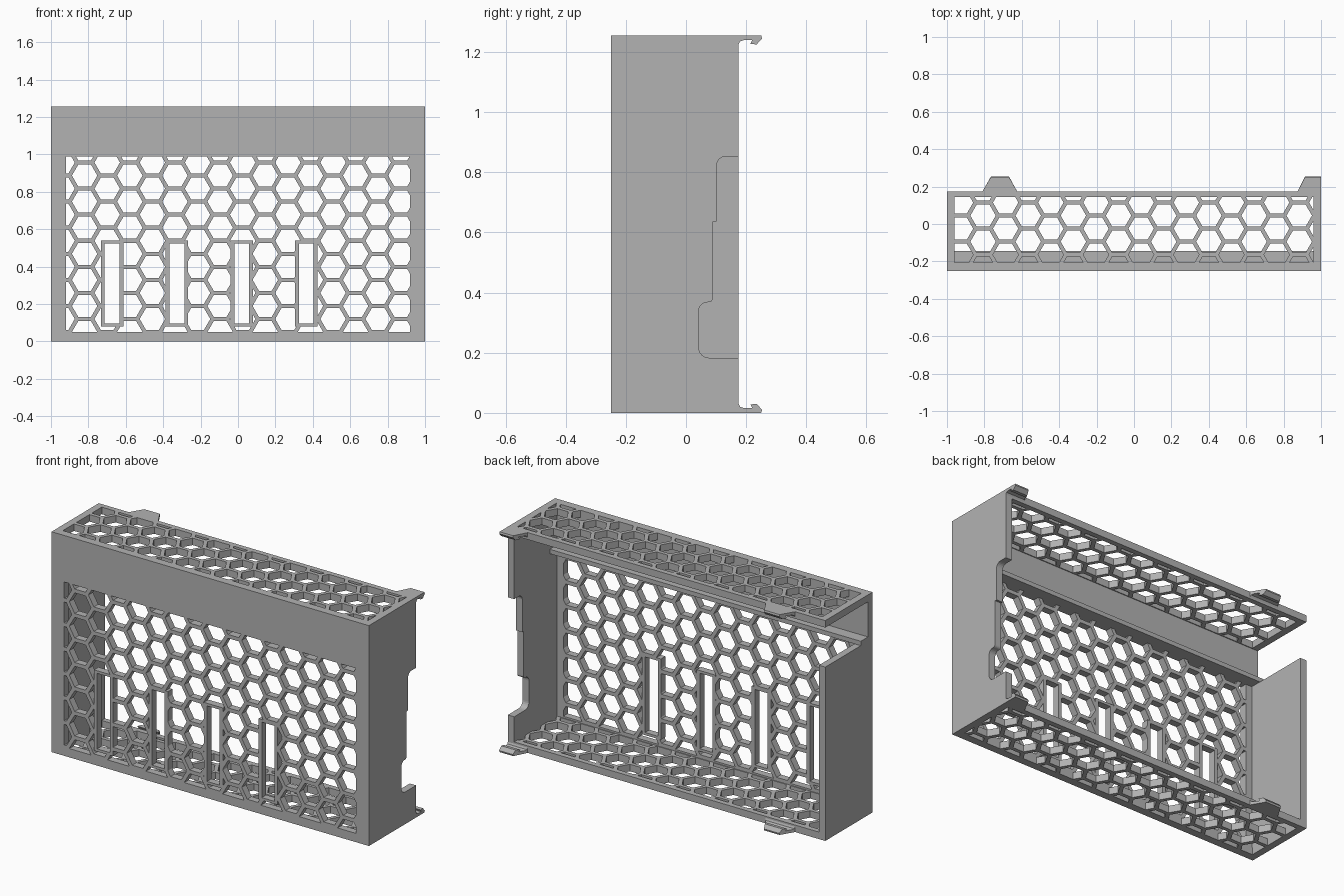
import bpy, bmesh, math
from mathutils import Vector

cube = bpy.data.objects.get("Cube")
if cube:
    bpy.data.objects.remove(cube, do_unlink=True)

H, WALL, FRONT, BACK = 1.255, 0.04, -0.25, 0.175
PITCH, HEX_R = 0.0805, 0.068      # lattice cell radius, hole radius

grey = bpy.data.materials.new("matte grey")
grey.use_nodes = True
grey.diffuse_color = (0.45, 0.45, 0.45, 1)
grey.node_tree.nodes["Principled BSDF"].inputs["Base Color"].default_value = (0.45, 0.45, 0.45, 1)


def finish(name, bm):
    bmesh.ops.recalc_face_normals(bm, faces=bm.faces)
    mesh = bpy.data.meshes.new(name)
    bm.to_mesh(mesh)
    bm.free()
    mesh.materials.append(grey)
    ob = bpy.data.objects.new(name, mesh)
    bpy.context.collection.objects.link(ob)
    return ob


def prism(bm, near, far):
    """Solid between two matching loops of points."""
    a = [bm.verts.new(p) for p in near]
    b = [bm.verts.new(p) for p in far]
    bm.faces.new(a)
    bm.faces.new(b[::-1])
    for i in range(len(a)):
        j = (i + 1) % len(a)
        bm.faces.new((a[i], b[i], b[j], a[j]))


def rect(u0, v0, u1, v1):
    return [(u0, v0), (u1, v0), (u1, v1), (u0, v1)]


def box(name, x0, y0, z0, x1, y1, z1):
    bm = bmesh.new()
    prism(bm, [(x, y, z0) for x, y in rect(x0, y0, x1, y1)],
          [(x, y, z1) for x, y in rect(x0, y0, x1, y1)])
    return finish(name, bm)


def clip(poly, axis, limit, sign):
    """Keep the part of a convex polygon on one side of a line."""
    out = []
    for i, p in enumerate(poly):
        q = poly[(i + 1) % len(poly)]
        dp, dq = sign * (p[axis] - limit), sign * (q[axis] - limit)
        if dp >= 0:
            out.append(p)
        if dp * dq < 0:
            t = dp / (dp - dq)
            out.append((p[0] + t * (q[0] - p[0]), p[1] + t * (q[1] - p[1])))
    return out


def hex_holes(region, u_start, v_start):
    """Honeycomb of flat-topped hexagons trimmed to a rectangle."""
    u0, v0, u1, v1 = region
    row = PITCH * math.sqrt(3)
    holes = []
    for c in range(-2, 18):
        for r in range(-9, 10):
            cu = u_start + c * PITCH * 1.5
            cv = v_start + (r + 0.5 * (c % 2)) * row
            p = [(cu + HEX_R * math.cos(k * math.pi / 3),
                  cv + HEX_R * math.sin(k * math.pi / 3)) for k in range(6)]
            for axis, limit, sign in ((0, u0, 1), (0, u1, -1), (1, v0, 1), (1, v1, -1)):
                p = clip(p, axis, limit, sign) if p else p
            if len(p) > 2:
                us, vs = [q[0] for q in p], [q[1] for q in p]
                if max(us) - min(us) > 0.008 and max(vs) - min(vs) > 0.008:
                    holes.append(p)
    return holes


def cut(ob, polys, to3d, w0, w1):
    """Punch 2D outlines through a panel."""
    bm = bmesh.new()
    for p in polys:
        prism(bm, [to3d(u, v, w0) for u, v in p], [to3d(u, v, w1) for u, v in p])
    cutter = finish("cutter", bm)
    cutter.hide_render = True
    mod = ob.modifiers.new("holes", 'BOOLEAN')
    mod.operation, mod.solver, mod.object = 'DIFFERENCE', 'EXACT', cutter
    bpy.context.view_layer.objects.active = ob
    bpy.ops.object.modifier_apply(modifier=mod.name)
    bpy.data.objects.remove(cutter, do_unlink=True)


def upright(u, v, w):
    return (u, w, v)


def flat(u, v, w):
    return (u, v, w)


def rounded(points):
    """Replace corners (y, z, radius) by short arcs."""
    out = []
    for i, (y, z, r) in enumerate(points):
        p = Vector((y, z))
        if not r:
            out.append(p)
            continue
        a = p + (Vector(points[i - 1][:2]) - p).normalized() * r
        b = p + (Vector(points[(i + 1) % len(points)][:2]) - p).normalized() * r
        centre = a + b - p
        for k in range(7):
            t = k / 6 * math.pi / 2
            out.append(centre + (a - centre) * math.cos(t) + (b - centre) * math.sin(t))
    return out


# Front panel with honeycomb and four framed slots
front = box("front_panel", -1, FRONT, 0, 1, FRONT + WALL, H)
cut(front, hex_holes((-0.92, 0.05, 0.92, 0.99), -0.82, 0.887), upright, -0.3, -0.15)
slots = [rect(x - 0.06, 0.08, x + 0.06, 0.54) for x in (-0.673, -0.327, 0.02, 0.365)]
cut(front, slots, upright, -0.3, -0.15)
for i, ((u0, v0), _, (u1, v1), _) in enumerate(slots):
    frame = box(f"slot_frame_{i + 1}", u0, FRONT, v0, u1, FRONT + WALL, v1)
    cut(frame, [rect(u0 + 0.02, v0 + 0.015, u1 - 0.02, v1 - 0.015)], upright, -0.3, -0.15)

# Top and bottom honeycomb plates
for name, z in (("bottom_plate", 0), ("top_plate", H - WALL)):
    plate = box(name, -1, FRONT + WALL, z, 1, BACK, z + WALL)
    cut(plate, hex_holes((-0.96, -0.205, 0.96, 0.145), -0.807, 0.045), flat, z - 0.1, z + 0.1)

# Right wall stops short of the top; a ledge runs along the front panel
box("right_wall", -1, FRONT + WALL, WALL, -1 + WALL, BACK, 0.99)
box("front_ledge", -1, FRONT + WALL, 0.99, 1 - WALL, -0.145, 1.015)

# Left wall with a stepped cutout in its back edge
outline = rounded([
    (FRONT + WALL, WALL, 0), (BACK, WALL, 0), (BACK, 0.183, 0),
    (0.042, 0.183, 0.035), (0.042, 0.368, 0.03), (0.09, 0.368, 0.015),
    (0.09, 0.637, 0), (0.102, 0.637, 0), (0.102, 0.853, 0.03),
    (BACK, 0.853, 0), (BACK, H - WALL, 0), (FRONT + WALL, H - WALL, 0)])
bm = bmesh.new()
prism(bm, [(1 - WALL, y, z) for y, z in outline], [(1, y, z) for y, z in outline])
finish("left_wall", bm)

# Snap clips: hooked tabs tapering towards the tip, y and depth below the surface
hook = [(BACK, 0), (0.25, 0), (0.253, 0.01), (0.235, 0.03), (0.214, 0.028),
        (0.22, 0.016), (0.192, 0.016), (0.18, 0.02), (BACK, 0.03)]
for side, base, tip in (("right", (-0.81, -0.625), (-0.765, -0.668)),
                        ("left", (0.875, 1), (0.914, 1))):
    for level in ("bottom", "top"):
        ends = []
        for e in (0, 1):
            ends.append([(base[e] + (tip[e] - base[e]) * min(1, (y - BACK) / 0.07), y,
                          d if level == "bottom" else H - d) for y, d in hook])
        bm = bmesh.new()
        prism(bm, *ends)
        finish(f"{level}_{side}_clip", bm)
